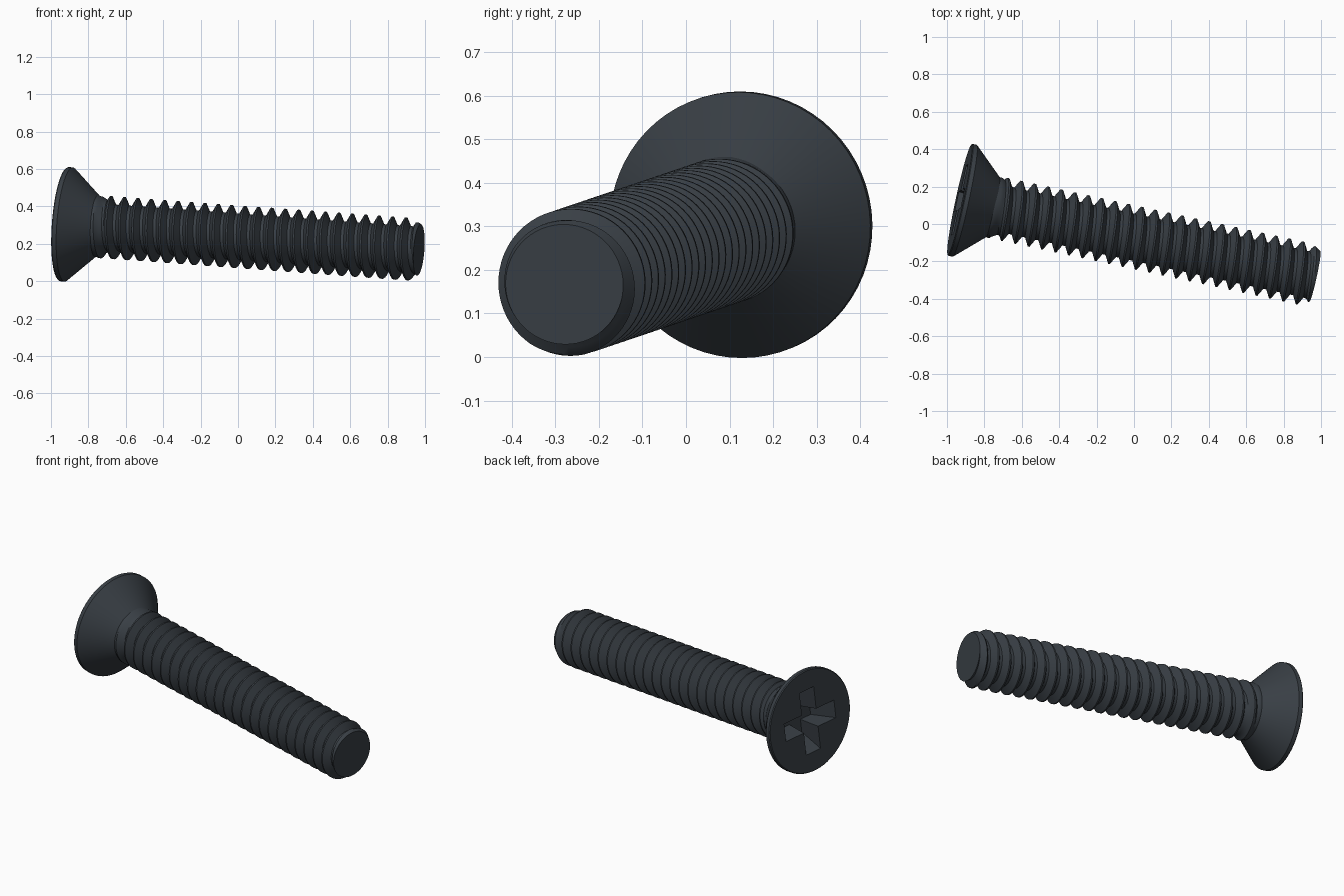
import bpy, bmesh
from math import sin, cos, tau, radians
from mathutils import Vector, Matrix

cube = bpy.data.objects.get("Cube")
if cube:
    bpy.data.objects.remove(cube)

# Screw frame: local x runs from the head face to the tip
axis = Vector((0.975, -0.21, -0.071)).normalized()
side = Vector((-axis.y, axis.x, 0)).normalized()
up = axis.cross(side)
frame = Matrix((axis, side, up)).transposed().to_4x4()
frame.translation = (-0.932, 0.13, 0.305)

SEGS = 64
HEAD_R, RIM, CONE_END = 0.306, 0.028, 0.185
CREST, ROOT, PITCH, PHASE = 0.168, 0.124, 0.0735, 0.0095
START, END = 0.17, 1.948

steel = bpy.data.materials.new("dark blued steel")
color = (0.040, 0.049, 0.059, 1)
steel.use_nodes = True
steel.diffuse_color = color
steel.node_tree.nodes["Principled BSDF"].inputs["Base Color"].default_value = color


def finish(bm, name):
    bmesh.ops.recalc_face_normals(bm, faces=bm.faces)
    bm.transform(frame)
    mesh = bpy.data.meshes.new(name)
    bm.to_mesh(mesh)
    bm.free()
    mesh.materials.append(steel)
    obj = bpy.data.objects.new(name, mesh)
    bpy.context.collection.objects.link(obj)
    bpy.ops.object.select_all(action='DESELECT')
    obj.select_set(True)
    bpy.context.view_layer.objects.active = obj
    bpy.ops.object.shade_smooth_by_angle(angle=radians(30))


def loop(bm, points):
    return [bm.verts.new(p) for p in points]


def bridge(bm, a, b):
    for i in range(len(a)):
        j = (i + 1) % len(a)
        bm.faces.new((a[i], a[j], b[j], b[i]))


def circle(t, r):
    return [(t, r * cos(tau * i / SEGS), r * sin(tau * i / SEGS)) for i in range(SEGS)]


def cross(t, half_width, reach):
    w, points = half_width, []
    for q in range(4):
        turn = Matrix.Rotation(q * tau / 4 - radians(4), 3, 'X')
        points += [turn @ Vector((t, y, z)) for y, z in ((w, -w), (reach, -w), (reach, w))]
    return points


# Countersunk head with a cross recess
bm = bmesh.new()
rings = [loop(bm, circle(t, r)) for t, r in
         ((0, HEAD_R - 0.005), (0.005, HEAD_R), (RIM, HEAD_R), (CONE_END, 0.162))]
for a, b in zip(rings, rings[1:]):
    bridge(bm, a, b)
mouth = loop(bm, cross(0, 0.054, 0.19))
floor = loop(bm, cross(0.13, 0.042, 0.12))
bridge(bm, mouth, floor)
bm.faces.new(floor)
border = [bm.edges.get((ring[i - 1], ring[i])) for ring in (rings[0], mouth) for i in range(len(ring))]
bmesh.ops.triangle_fill(bm, use_beauty=True, edges=border)
finish(bm, "countersunk_head")


# Threaded shank: a helical sheet clamped to the shank's two ends
def thread_radius(t, turn):
    phase = ((t - PHASE) / PITCH - turn) % 1
    d = min(phase, 1 - phase)
    k = min(max((d - 0.06) / 0.33, 0), 1)
    r = CREST + (ROOT - CREST) * k
    neck = 0.163 - 0.6 * max(t - 0.20, 0)
    tip = 0.138 - 0.5 * (END - t)
    chamfer = CREST - 0.62 * max(t - 1.90, 0)
    return min(max(r, neck, tip), chamfer)


bm = bmesh.new()
rows = []
for n in range(1, 28):
    for part in (-0.06, 0.06, 0.22, 0.39, 0.61, 0.78):
        row = []
        for i in range(SEGS + 1):
            turn = i / SEGS
            t = min(max(PHASE + PITCH * (n + part + turn), START), END)
            r = thread_radius(t, turn)
            row.append(bm.verts.new((t, r * cos(tau * turn), r * sin(tau * turn))))
        rows.append(row)
for a, b in zip(rows, rows[1:]):
    for i in range(SEGS):
        quad = (a[i], a[i + 1], b[i + 1], b[i])
        if max(v.co.x for v in quad) - min(v.co.x for v in quad) > 1e-6:
            bm.faces.new(quad)
bmesh.ops.remove_doubles(bm, verts=bm.verts, dist=0.0001)
bmesh.ops.delete(bm, geom=[v for v in bm.verts if not v.link_faces], context='VERTS')

# Flat tip
tip_edges = [e for e in bm.edges if e.is_boundary and all(v.co.x > END - 0.001 for v in e.verts)]
bmesh.ops.holes_fill(bm, edges=tip_edges, sides=0)
finish(bm, "threaded_shank")
